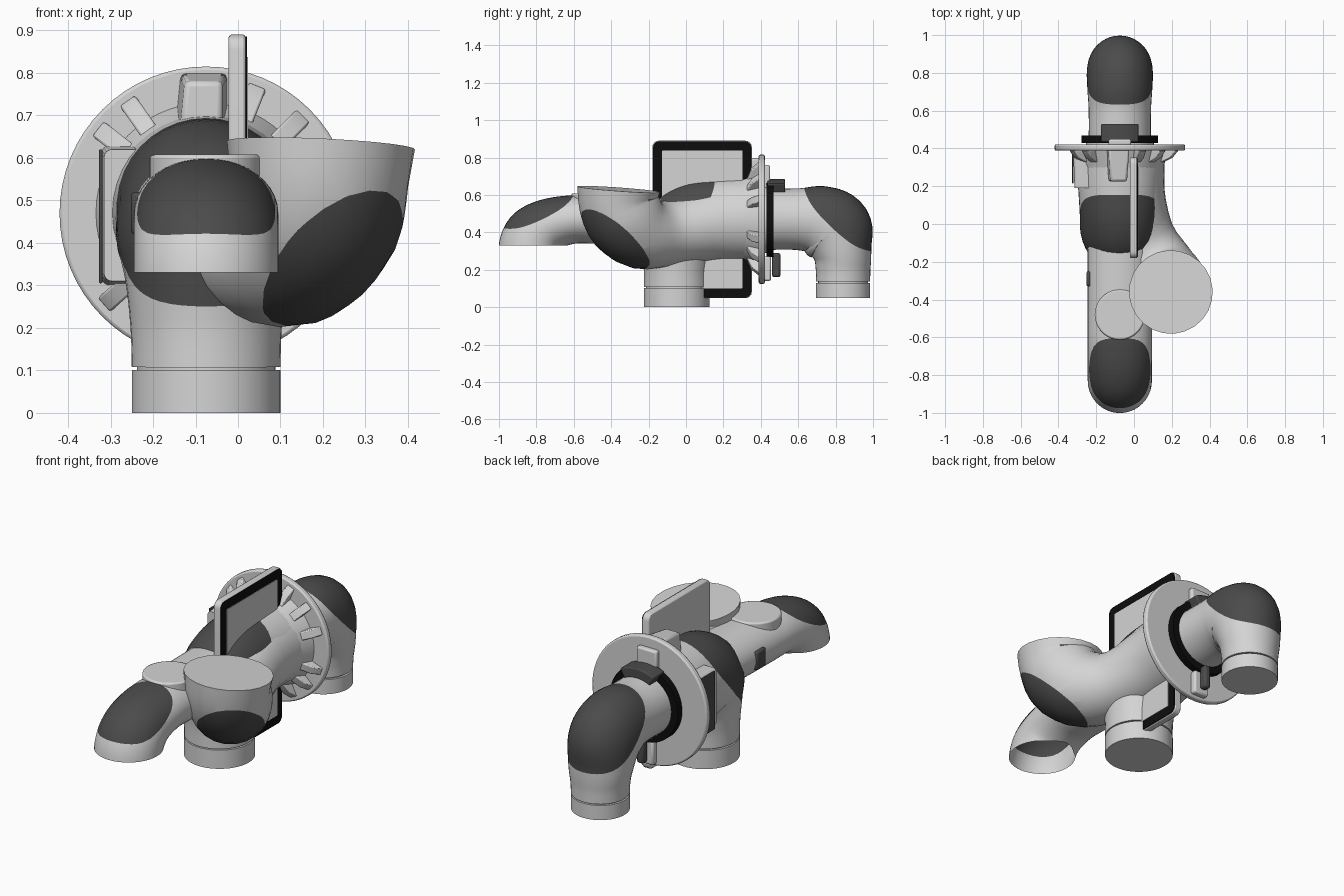
import bpy, bmesh, math
from mathutils import Vector

if "Cube" in bpy.data.objects:
    bpy.data.objects.remove(bpy.data.objects["Cube"])


def material(name, value):
    m = bpy.data.materials.new(name)
    m.use_nodes = True
    color = (value, value, value, 1)
    m.diffuse_color = color
    m.node_tree.nodes["Principled BSDF"].inputs["Base Color"].default_value = color
    return m


LIGHT = material("light_grey", 0.66)
DARK = material("dark_grey", 0.07)
BLACK = material("black", 0.004)
CX, CZ = -0.075, 0.47          # main axis of the arm


def finish(name, bm, mats, angle=35, bevel=0):
    bmesh.ops.recalc_face_normals(bm, faces=bm.faces)
    mesh = bpy.data.meshes.new(name)
    bm.to_mesh(mesh)
    bm.free()
    for m in mats:
        mesh.materials.append(m)
    ob = bpy.data.objects.new(name, mesh)
    bpy.context.collection.objects.link(ob)
    if bevel:
        mod = ob.modifiers.new("bevel", "BEVEL")
        mod.width, mod.segments = bevel, 2
    bpy.ops.object.select_all(action="DESELECT")
    ob.select_set(True)
    bpy.context.view_layer.objects.active = ob
    bpy.ops.object.shade_smooth_by_angle(angle=math.radians(angle))
    return ob


def spline(keys, steps):
    """Smooth interpolation through key tuples."""
    pts = []
    for i in range(len(keys) - 1):
        a, b, c, d = (keys[max(0, min(len(keys) - 1, i + k))] for k in (-1, 0, 1, 2))
        for s in range(steps):
            t = s / steps
            pts.append([0.5 * (2*q + (r-p)*t + (2*p-5*q+4*r-w)*t*t + (3*q-p-3*r+w)*t**3)
                        for p, q, r, w in zip(a, b, c, d)])
    return pts + [list(keys[-1])]


def tube(name, keys, side, cap_point, cap_normal, sag=0.0, floor=None, steps=6, segs=40):
    """Swept pipe; keys are x, y, z, in-plane radius, side radius. Dark beyond the cap plane."""
    pts = spline(keys, steps)
    bm = bmesh.new()
    rings = []
    for i, p in enumerate(pts):
        t = (Vector(pts[min(i+1, len(pts)-1)][:3]) - Vector(pts[max(i-1, 0)][:3])).normalized()
        s = Vector(side)
        s = (s - t * s.dot(t)).normalized()
        u = t.cross(s)
        angles = [2 * math.pi * k / segs for k in range(segs)]
        rings.append([bm.verts.new(Vector(p[:3]) + s*p[4]*math.cos(a) + u*p[3]*math.sin(a))
                      for a in angles])
    for a, b in zip(rings, rings[1:]):
        for k in range(segs):
            n = (k + 1) % segs
            bm.faces.new((a[k], a[n], b[n], b[k]))
    bm.faces.new(rings[0])
    if floor is None:
        bm.faces.new(rings[-1])
    else:
        bmesh.ops.bisect_plane(bm, geom=bm.verts[:]+bm.edges[:]+bm.faces[:],
                               plane_co=(0, 0, floor), plane_no=(0, 0, -1), clear_outer=True)
    # Bend the mesh, cut it straight, and bend it back for a curved cap seam
    n, p0 = Vector(cap_normal).normalized(), Vector(cap_point)

    def shift(sign):
        for v in bm.verts:
            v.co += n * sign * sag * min(1.5, ((v.co.x - CX) / 0.17) ** 2)

    shift(1)
    bmesh.ops.bisect_plane(bm, geom=bm.verts[:]+bm.edges[:]+bm.faces[:], plane_co=p0, plane_no=n)
    for f in bm.faces:
        f.material_index = int((f.calc_center_median() - p0).dot(n) > 0)
    shift(-1)
    return finish(name, bm, (LIGHT, DARK))


def prism(name, outline, axis, lo, hi, mat, bevel=0, scale=1.0):
    """Extrude a 2D outline along an axis; the low end may be scaled about its centre."""
    bm = bmesh.new()
    mid = [sum(p[k] for p in outline) / len(outline) for k in (0, 1)]

    def ring(level, f):
        out = []
        for p in outline:
            co = [mid[k] + (p[k] - mid[k]) * f for k in (0, 1)]
            co.insert(axis, level)
            out.append(bm.verts.new(co))
        return out
    a, b = ring(lo, scale), ring(hi, 1)
    bm.faces.new(a)
    bm.faces.new(b)
    for k in range(len(a)):
        n = (k + 1) % len(a)
        bm.faces.new((a[k], a[n], b[n], b[k]))
    return finish(name, bm, (mat,), bevel=bevel)


def circle(cx, cy, r, n=56):
    return [(cx + r*math.cos(2*math.pi*k/n), cy + r*math.sin(2*math.pi*k/n)) for k in range(n)]


def rounded(x0, x1, y0, y1, r):
    pts = []
    for i, (cx, cy) in enumerate(((x1-r, y1-r), (x0+r, y1-r), (x0+r, y0+r), (x1-r, y0+r))):
        for k in range(5):
            a = math.pi / 2 * (i + k / 4)
            pts.append((cx + r * math.cos(a), cy + r * math.sin(a)))
    return pts


def box(name, x, y, z, mat, bevel=0.01):
    outline = [(x[0], z[0]), (x[1], z[0]), (x[1], z[1]), (x[0], z[1])]
    return prism(name, outline, 1, y[0], y[1], mat, bevel)


def elbow(name, keys, *args, **kw):
    return tube(name, [(CX,) + k for k in keys], (1, 0, 0), *args, **kw)


# Elbow pipes with dark caps
elbow("rear_elbow",
      [(.40, .47, .165, .165), (.60, .47, .165, .165), (.715, .46, .19, .172),
       (.80, .41, .20, .175), (.835, .29, .158, .165), (.84, .20, .146, .15),
       (.84, .137, .145, .145)], (CX, .64, .63), (0, .33, .35), sag=0.05)
elbow("front_elbow",
      [(-.1, .475, .13, .17), (-.45, .47, .13, .17), (-.61, .468, .13, .17),
       (-.73, .44, .142, .17), (-.80, .39, .163, .17), (-.83, .325, .17, .17),
       (-.83, .24, .17, .17)], (CX, -.6, .60), (0, -.19, .4), sag=0.05, floor=0.33)
elbow("base_elbow",
      [(.39, .47, .235, .235), (.18, .47, .225, .22), (.05, .45, .235, .212),
       (-.02, .40, .235, .21), (-.045, .31, .195, .19), (-.05, .2, .176, .178),
       (-.05, .108, .175, .175)], (CX, .16, .70), (0, -.46, .40), sag=0.045)
tube("dish_arm",
     [(-.065, .39, .47, .23, .23), (-.05, .15, .45, .21, .215), (.03, -.08, .395, .175, .19),
      (.12, -.23, .40, .20, .20), (.175, -.32, .47, .215, .212), (.19, -.36, .55, .212, .212),
      (.195, -.36, .63, .222, .222)], (.94, .33, 0), (.19, -.54, .46), (.42, -.52, -.74),
     segs=24, steps=3)

# Collars below the two vertical pipes, with narrow grooves
for name, y, r, z0, z1 in (("base", -.05, .175, 0, .101), ("rear", .84, .145, .05, .129)):
    prism(name + "_collar", circle(CX, y, r), 2, z0, z1, LIGHT)
    prism(name + "_groove", circle(CX, y, r - .012), 2, z1 - .01, z1 + .02, LIGHT)

# Flange, sealing ring and hub
prism("flange", circle(CX, CZ, .345, 64), 1, .388, .422, LIGHT, bevel=.008)
prism("flange_hub", circle(CX, CZ, .26), 1, .28, .39, LIGHT, scale=.86)
prism("sealing_ring", circle(CX, CZ, .203), 1, .43, .468, BLACK)
prism("ring_spacer", circle(CX, CZ, .18), 1, .42, .435, LIGHT)

# Radial ribs on the front of the flange
for i, deg in enumerate((20, 45, 68, 125, 142, 222, 245, 295, 318, 340)):
    a = math.radians(deg)
    d, s = Vector((math.cos(a), 0, math.sin(a))), Vector((-math.sin(a), 0, math.cos(a)))
    bm = bmesh.new()
    sides = [[bm.verts.new(Vector((CX, y, CZ)) + d*r + s*w)
              for r, y in ((.2, .39), (.325, .39), (.29, .35), (.2, .31))] for w in (-.022, .022)]
    for q in sides:
        bm.faces.new(q)
    for k in range(4):
        n = (k + 1) % 4
        bm.faces.new((sides[0][k], sides[0][n], sides[1][n], sides[1][k]))
    finish("flange_rib_%d" % i, bm, (LIGHT,), bevel=.005)

# Housings around the hub
prism("top_housing", [(-.155, .60), (-.025, .60), (-.025, .80), (-.135, .80)], 1, .225, .40,
      LIGHT, bevel=.012, scale=.8)
prism("side_housing", rounded(-.322, -.1, .30, .63, .02), 1, .19, .40, LIGHT, scale=.94)
box("side_panel", (-.327, -.319), (.215, .395), (.305, .62), DARK, .003)

# Fittings on the back of the flange
box("rear_top_bracket", (CX - .06, CX + .06), (.415, .45), (.62, .76), LIGHT)
top = [(CX + r * math.cos(a), CZ + r * math.sin(a))
       for r, order in ((.215, 1), (.16, -1))
       for a in [math.radians(62 + 7 * k) for k in range(9)][::order]]
prism("rear_connector", top, 1, .435, .53, DARK, bevel=.006)
box("rear_lower_bracket", (CX - .045, CX + .045), (.415, .455), (.14, .27), LIGHT)
box("lower_lever", (CX - .02, CX + .02), (.46, .505), (.16, .29), DARK, .012)

# Fittings on the front pipe
prism("pipe_top_boss", circle(CX, -.48, .133, 36), 2, .50, .608, LIGHT, bevel=.008)
box("pipe_side_strap", (-.252, -.225), (-.33, -.25), (.42, .52), DARK)

# Tablet with black bezel and light screen
prism("tablet_body", rounded(-.18, .352, .048, .89, .035), 0, -.022, .018, LIGHT, bevel=.006)
prism("tablet_bezel", rounded(-.176, .348, .052, .886, .032), 0, .016, .021, BLACK)
prism("tablet_screen", rounded(-.127, .302, .10, .838, .004), 0, .020, .024, LIGHT)
